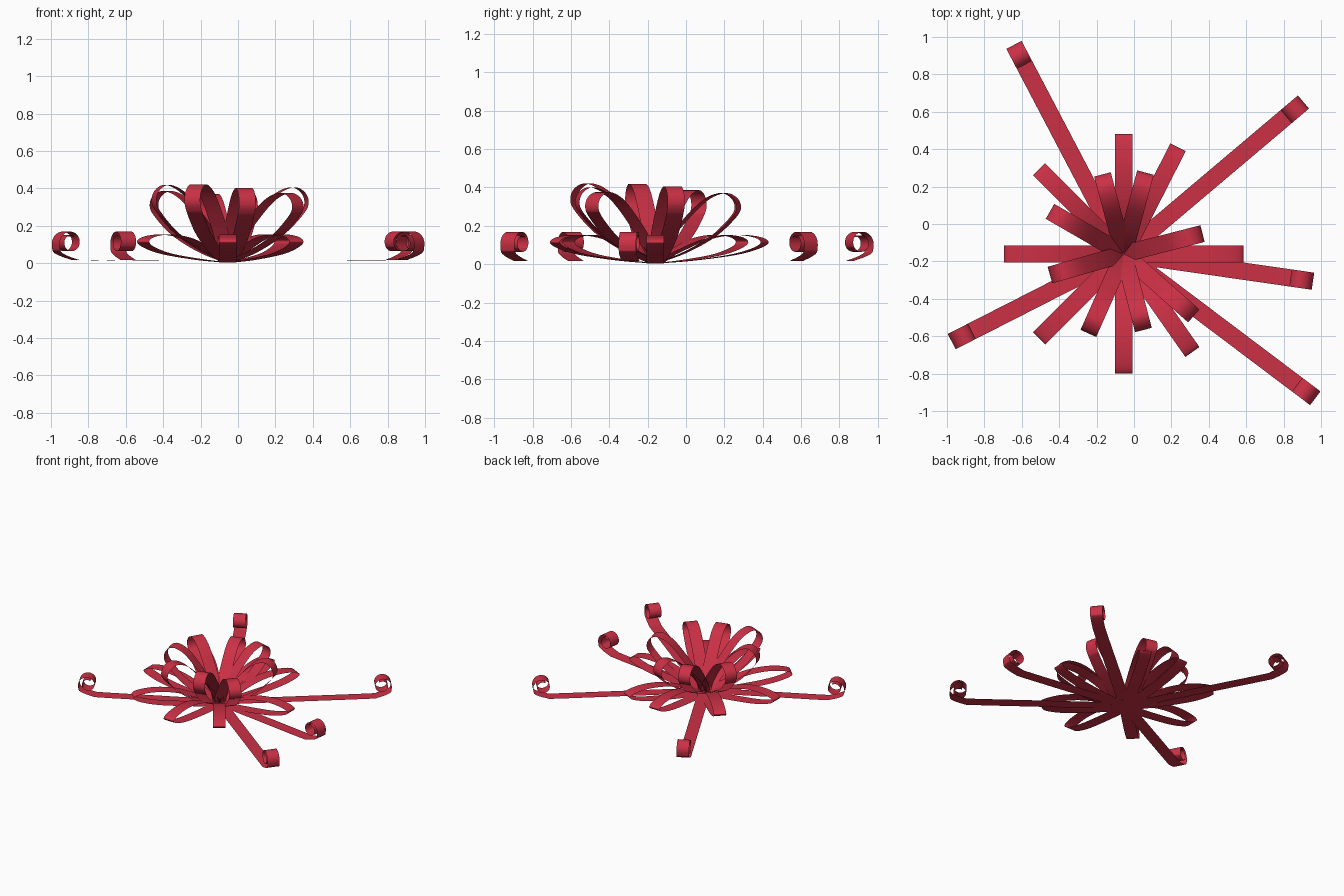
import bpy
import bmesh
from math import sin, cos, radians, exp, pi
from mathutils import Vector

cube = bpy.data.objects.get("Cube")
if cube:
    bpy.data.objects.remove(cube, do_unlink=True)

CENTRE = Vector((-0.055, -0.16, 0))
HALF_WIDTH = 0.046
THICKNESS = 0.003

red = bpy.data.materials.new("ribbon red")
red.use_nodes = True
RED = (0.6, 0.03, 0.06, 1)
red.diffuse_color = RED
red.node_tree.nodes["Principled BSDF"].inputs["Base Color"].default_value = RED


def smooth_path(points, steps=5):
    """Catmull-Rom curve through (distance, height) points."""
    pts = [Vector(p) for p in points]
    pts = [2 * pts[0] - pts[1]] + pts + [2 * pts[-1] - pts[-2]]
    path = []
    for a, b, c, d in zip(pts, pts[1:], pts[2:], pts[3:]):
        for i in range(steps):
            t = i / steps
            path.append(0.5 * (2 * b + (c - a) * t + (2 * a - 5 * b + 4 * c - d) * t * t
                               + (3 * b - a - 3 * c + d) * t ** 3))
    return path + [pts[-2]]


def ribbon(name, path, angle):
    """Sweep a flat strip along a path that leaves the centre at an angle."""
    out = Vector((cos(radians(angle)), sin(radians(angle)), 0))
    side = Vector((-out.y, out.x, 0)) * HALF_WIDTH
    bm = bmesh.new()
    rows = []
    for r, z in path:
        mid = CENTRE + out * r + Vector((0, 0, z))
        rows.append((bm.verts.new(mid + side), bm.verts.new(mid - side)))
    for (l0, r0), (l1, r1) in zip(rows, rows[1:]):
        bm.faces.new((l0, l1, r1, r0))
    bmesh.ops.solidify(bm, geom=bm.faces[:], thickness=THICKNESS)
    bmesh.ops.recalc_face_normals(bm, faces=bm.faces[:])
    mesh = bpy.data.meshes.new(name)
    bm.to_mesh(mesh)
    bm.free()
    mesh.materials.append(red)
    obj = bpy.data.objects.new(name, mesh)
    bpy.context.collection.objects.link(obj)
    bpy.ops.object.select_all(action='DESELECT')
    obj.select_set(True)
    bpy.context.view_layer.objects.active = obj
    bpy.ops.object.shade_smooth_by_angle(angle=radians(50))


# Lower ring of long, flat loops
LOW = [(0, .004), (.2, .018), (.45, .048), (.59, .083), (.64, .115),
       (.59, .142), (.46, .153), (.3, .13), (.13, .065), (0, .006)]
for i, angle in enumerate((0, 63, 90, 135, 180, 225, 270, 305)):
    ribbon(f"lower_loop_{i + 1}", smooth_path(LOW), angle)

# Upper ring of raised teardrop loops: angle, reach, height
HIGH = [(0, .01), (.35, .16), (.7, .39), (.95, .67), (1, .82), (.94, .95),
        (.8, 1), (.58, .88), (.3, .54), (.11, .24), (0, .015)]
UPPER = [(14.5, .435, .405), (75, .45, .37), (105, .44, .37), (150, .455, .385),
         (196, .41, .418), (246, .465, .42), (284.5, .42, .40), (318.5, .50, .375)]
for i, (angle, reach, height) in enumerate(UPPER):
    ribbon(f"upper_loop_{i + 1}",
           smooth_path([(r * reach, z * height) for r, z in HIGH]), angle)

# Long streamers with curled ends: angle, length
for i, (angle, length) in enumerate([(-8.2, 1.02), (40.2, 1.256), (117.7, 1.26),
                                     (207, 1.03), (323, 1.28)]):
    path = [(0, .016), (length * .5, .016), (length - .17, .016), (length - .1, .022)]
    for k in range(22):
        turn = .12 + k * .07
        radius = .035 + .052 * exp(-1.6 * turn)
        a = turn * 2 * pi - pi / 2
        path.append((length - .068 + radius * cos(a), .11 + radius * sin(a)))
    ribbon(f"streamer_{i + 1}", smooth_path(path, 3), angle)
